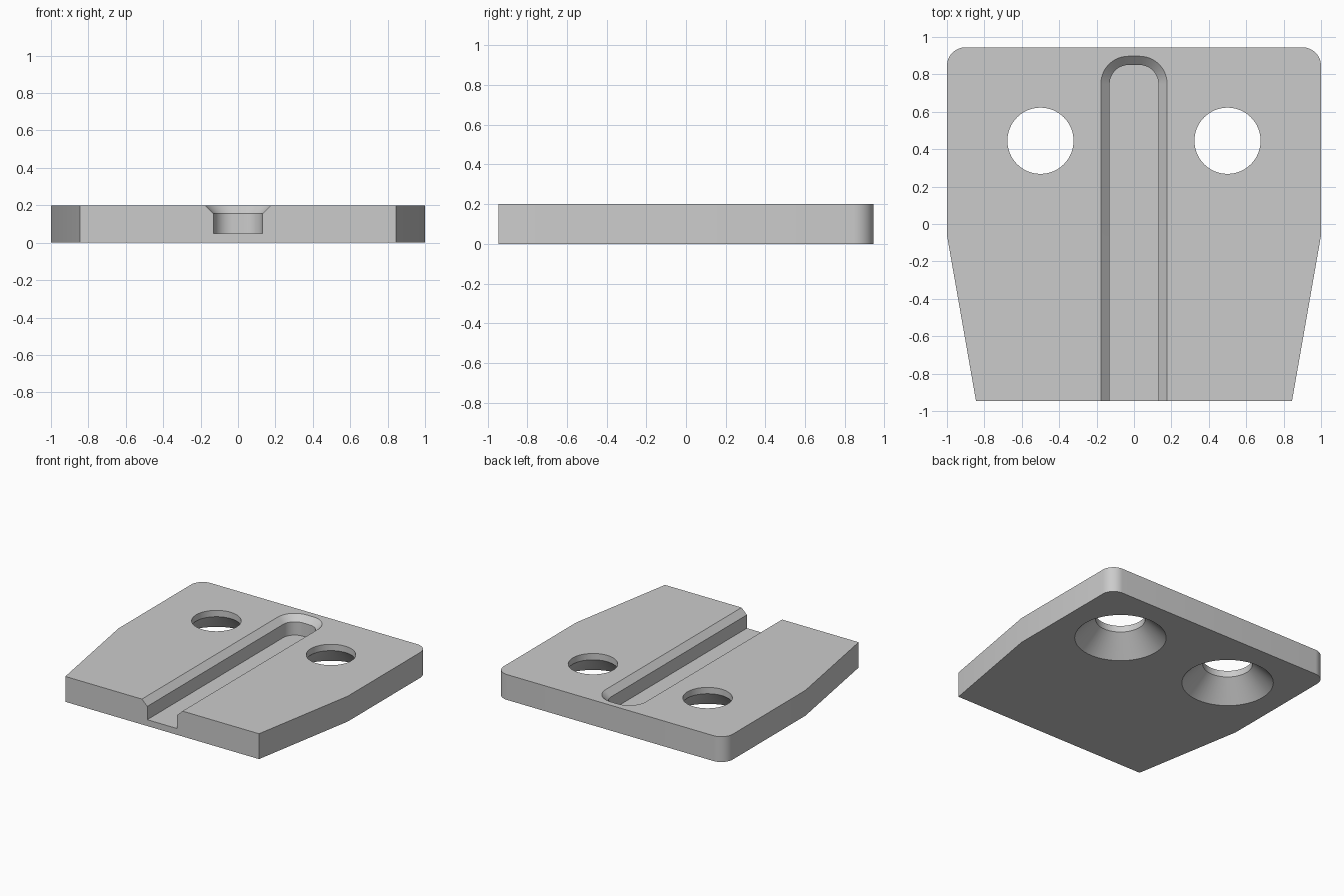
import bpy, bmesh
from math import sin, cos, pi, radians

cube = bpy.data.objects.get("Cube")
if cube:
    bpy.data.objects.remove(cube, do_unlink=True)

grey = bpy.data.materials.new("plain grey")
grey.use_nodes = True
colour = (0.6, 0.6, 0.6, 1)
grey.diffuse_color = colour
grey.node_tree.nodes["Principled BSDF"].inputs["Base Color"].default_value = colour


def arc(cx, cy, r, start, end, steps):
    """Points on an arc, angles in fractions of pi."""
    angles = [pi * (start + (end - start) * i / steps) for i in range(steps + 1)]
    return [(cx + r * cos(a), cy + r * sin(a)) for a in angles]


def loft(name, layers):
    """Solid through stacked outlines, each given as (z, points)."""
    bm = bmesh.new()
    rings = [[bm.verts.new((x, y, z)) for x, y in pts] for z, pts in layers]
    for low, high in zip(rings, rings[1:]):
        for i in range(len(low)):
            j = (i + 1) % len(low)
            bm.faces.new((low[i], low[j], high[j], high[i]))
    bm.faces.new(rings[0][::-1])
    bm.faces.new(rings[-1])
    bmesh.ops.recalc_face_normals(bm, faces=bm.faces)
    mesh = bpy.data.meshes.new(name)
    bm.to_mesh(mesh)
    bm.free()
    mesh.materials.append(grey)
    obj = bpy.data.objects.new(name, mesh)
    bpy.context.collection.objects.link(obj)
    return obj


def mirrored(right_half):
    """Close a +x half outline with its mirror image."""
    return right_half + [(-x, y) for x, y in reversed(right_half)]


# Plate: tapered front, rounded back corners
outline = mirrored([(0.845, -0.945), (1, -0.06)] + arc(0.9, 0.845, 0.1, 0, 0.5, 12))
plate = loft("plate", [(0, outline), (0.2, outline)])


# Channel open at the front, with a chamfered upper rim
def channel_outline(r):
    return mirrored([(0.03 + r, -1.1)] + arc(0.03, 0.75, r, 0, 0.5, 12))


cutters = [loft("channel_cutter", [(z, channel_outline(r)) for z, r in
           ((0.05, 0.1), (0.155, 0.1), (0.2, 0.147), (0.22, 0.168))])]

# Screw holes, countersunk from below
for side, x in (("right", -0.5), ("left", 0.5)):
    profile = ((-0.02, 0.347), (0, 0.327), (0.15, 0.177), (0.25, 0.177))
    cutters.append(loft(side + "_hole_cutter",
                        [(z, arc(x, 0.445, r, 0, 2, 64)[:-1]) for z, r in profile]))

bpy.context.view_layer.objects.active = plate
for cutter in cutters:
    cut = plate.modifiers.new(cutter.name, "BOOLEAN")
    cut.operation = "DIFFERENCE"
    cut.solver = "EXACT"
    cut.object = cutter
    bpy.ops.object.modifier_apply(modifier=cut.name)
    bpy.data.objects.remove(cutter, do_unlink=True)

bpy.ops.object.select_all(action="DESELECT")
plate.select_set(True)
bpy.ops.object.shade_smooth_by_angle(angle=radians(30))
